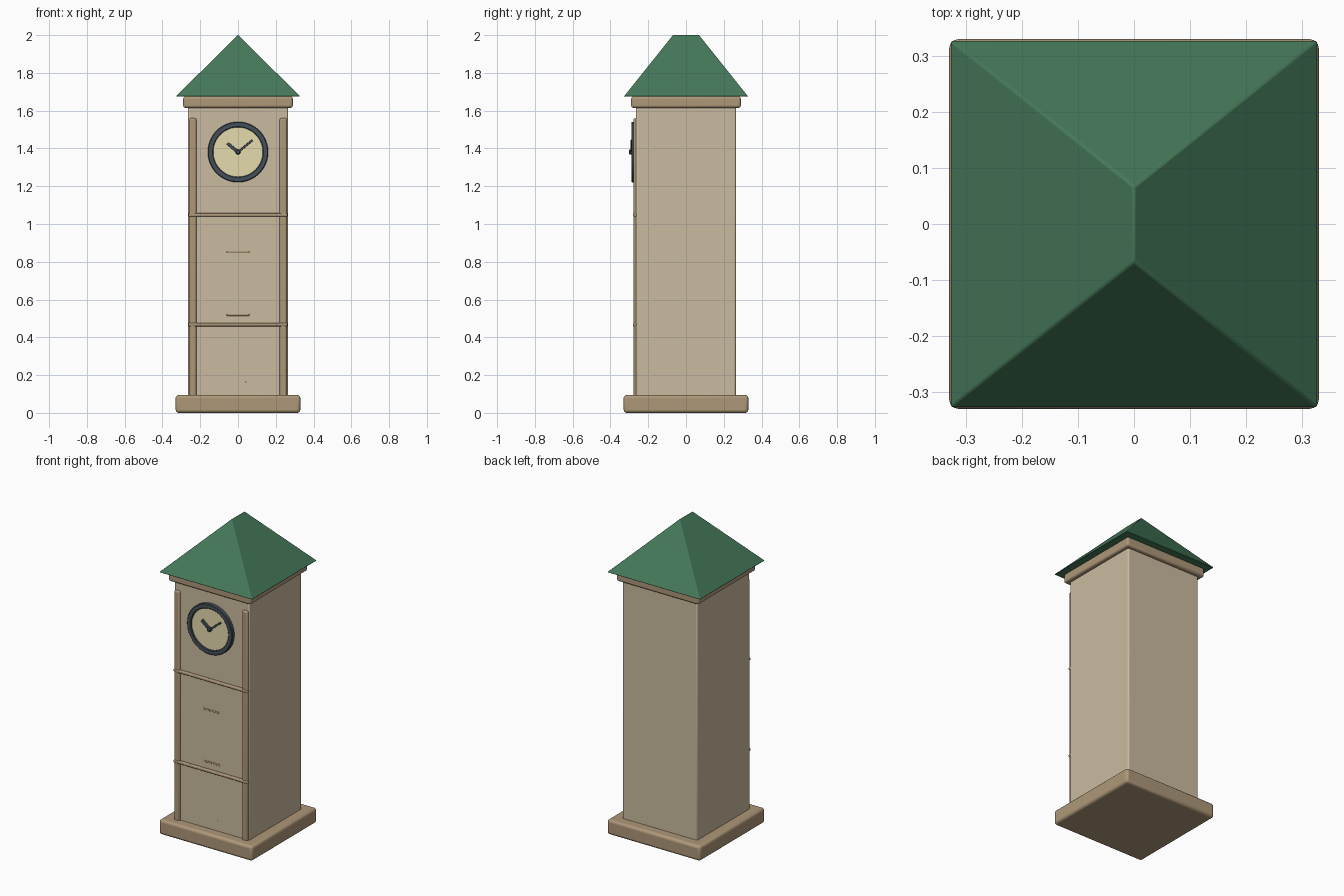
import bpy, bmesh, math
from mathutils import Matrix, Vector

if "Cube" in bpy.data.objects:
    bpy.data.objects.remove(bpy.data.objects["Cube"])


def material(name, rgb):
    m = bpy.data.materials.new(name)
    m.diffuse_color = (*rgb, 1)
    m.use_nodes = True
    m.node_tree.nodes["Principled BSDF"].inputs["Base Color"].default_value = m.diffuse_color
    return m


STONE = material("stone", (0.60, 0.50, 0.35))
TRIM = material("trim", (0.42, 0.31, 0.19))
GREEN = material("roof_green", (0.06, 0.19, 0.10))
IRON = material("dark_metal", (0.06, 0.08, 0.10))
CREAM = material("cream", (0.78, 0.70, 0.42))


def finish(bm, name, mat, bevel=0, segments=3):
    bmesh.ops.recalc_face_normals(bm, faces=bm.faces)
    me = bpy.data.meshes.new(name)
    bm.to_mesh(me)
    bm.free()
    ob = bpy.data.objects.new(name, me)
    bpy.context.collection.objects.link(ob)
    me.materials.append(mat)
    if bevel:
        b = ob.modifiers.new("bevel", 'BEVEL')
        b.width, b.segments = bevel, segments
    bpy.ops.object.select_all(action='DESELECT')
    ob.select_set(True)
    bpy.context.view_layer.objects.active = ob
    bpy.ops.object.shade_smooth_by_angle(angle=math.radians(35))
    return ob


def box(name, lo, hi, mat, bevel=0.0, turn=None):
    bm = bmesh.new()
    lo, hi = Vector(lo), Vector(hi)
    size = hi - lo
    bmesh.ops.create_cube(bm, size=1, matrix=Matrix.Translation((lo + hi) / 2) @ Matrix.Diagonal((*size, 1)))
    if turn:
        bm.transform(turn)
    return finish(bm, name, mat, bevel)


def lathe(name, profile, mat, z, sides=64):
    """Spin (radius, y) points about the clock's y axis."""
    bm = bmesh.new()
    vs = [bm.verts.new((r, y, 0)) for r, y in profile]
    es = [bm.edges.new((vs[i], vs[i + 1])) for i in range(len(vs) - 1)]
    bmesh.ops.spin(bm, geom=vs + es, cent=(0, 0, 0), axis=(0, 1, 0),
                   angle=math.tau, steps=sides)
    bmesh.ops.remove_doubles(bm, verts=bm.verts, dist=1e-5)
    bm.transform(Matrix.Translation((0, 0, z)))
    return finish(bm, name, mat)


# Plinth, shaft and cornice
box("plinth", (-.33, -.33, 0), (.33, .33, .095), TRIM, .016)
box("shaft", (-.265, -.265, .08), (.265, .265, 1.64), STONE, .01)
box("cornice", (-.29, -.29, 1.615), (.29, .29, 1.675), TRIM, .012)

# Hipped roof with a short ridge along y
bm = bmesh.new()
E, R = .329, .067
eave = [bm.verts.new((x, y, 1.675)) for x, y in ((-E, -E), (E, -E), (E, E), (-E, E))]
front, back = bm.verts.new((0, -R, 2.002)), bm.verts.new((0, R, 2.002))
a, b, c, d = eave
for f in ((d, c, b, a), (a, b, front), (b, c, back, front), (c, d, back), (d, a, front, back)):
    bm.faces.new(f)
finish(bm, "roof", GREEN, .004, 2)

# Front corner pilasters
for side, x in (("left", -.24), ("right", .24)):
    box(side + "_pilaster", (x - .02, -.278, .085), (x + .02, -.24, 1.56), TRIM, .01)

# Horizontal string courses
for name, z in (("upper_band", 1.048), ("lower_band", .467)):
    box(name, (-.262, -.281, z - .009), (.262, -.255, z + .009), TRIM, .006)

# Thin slots and keyhole on the front
for name, z in (("upper_slot", .852), ("lower_slot", .519)):
    box(name, (-.06, -.267, z - .006), (.06, -.25, z + .006), TRIM, .003)
box("keyhole", (.037, -.2665, .157), (.045, -.255, .165), TRIM, .002)

# Clock: dial, rim, hands and hub
CZ = 1.381
lathe("clock_dial", [(0, -.279), (.138, -.279), (.138, -.25), (0, -.25)], CREAM, CZ)
lathe("clock_rim", [(.131, -.255), (.131, -.285), (.135, -.289), (.156, -.289),
                    (.16, -.285), (.16, -.255), (.131, -.255)], IRON, CZ)
for name, dx, dz, w in (("hour_hand", -.056, .046, .016), ("minute_hand", .076, .062, .011)):
    turn = Matrix.Translation((0, 0, CZ)) @ Matrix.Rotation(math.atan2(dx, dz), 4, 'Y')
    box(name, (-w / 2, -.293, -.006), (w / 2, -.277, math.hypot(dx, dz)), IRON, .002, turn)
lathe("hand_hub", [(0, -.301), (.009, -.301), (.013, -.297), (.013, -.275), (0, -.275)], IRON, CZ, 24)
